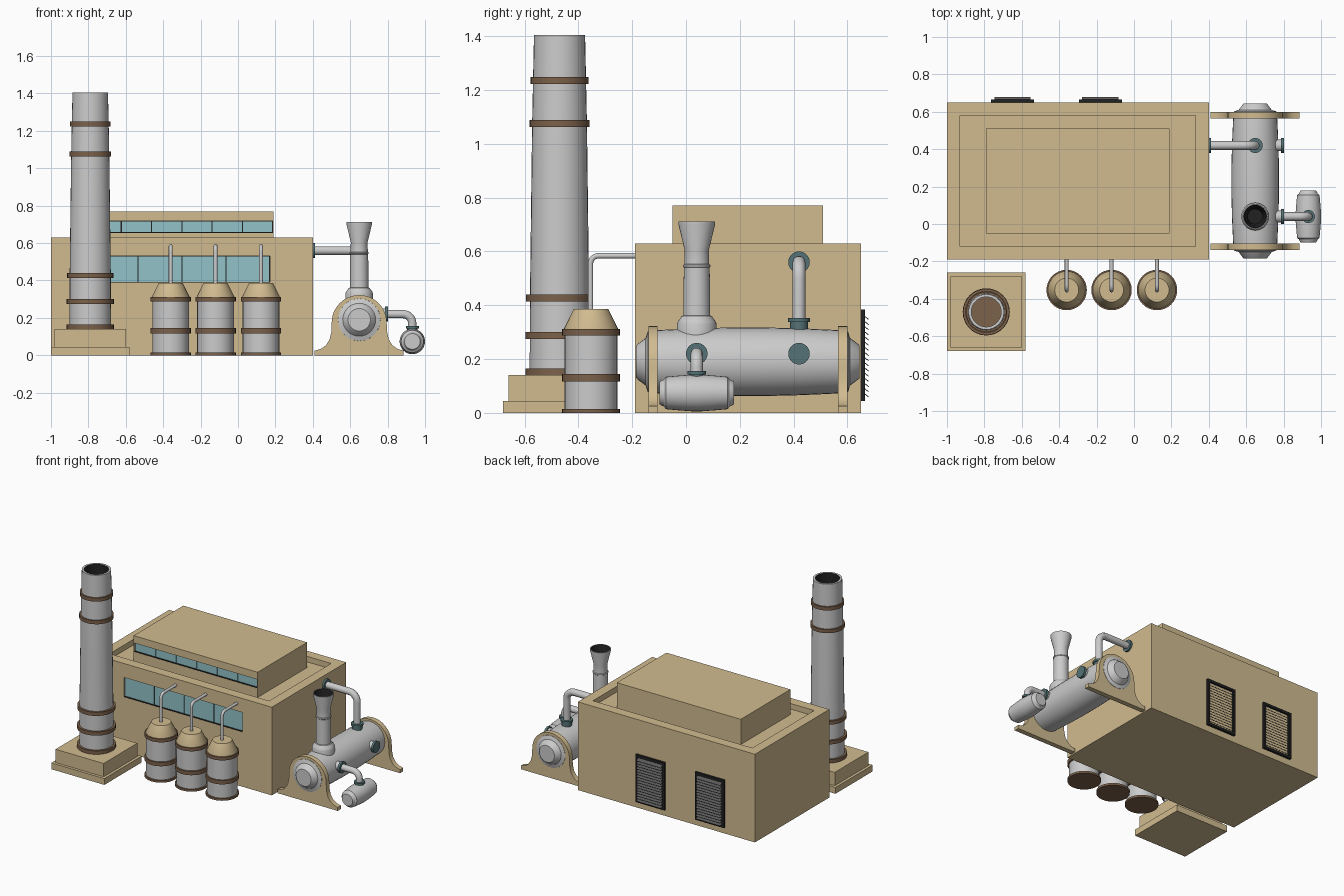
import bpy, bmesh
from math import pi, cos, sin, radians
from mathutils import Matrix, Vector

if "Cube" in bpy.data.objects:
    bpy.data.objects.remove(bpy.data.objects["Cube"])


def mat(name, r, g, b):
    m = bpy.data.materials.new(name)
    m.diffuse_color = (r, g, b, 1)
    m.use_nodes = True
    m.node_tree.nodes["Principled BSDF"].inputs["Base Color"].default_value = m.diffuse_color
    return m


TAN = mat("tan", .64, .50, .28)
BROWN = mat("brown", .20, .12, .07)
GLASS = mat("glass", .29, .55, .58)
TEAL = mat("teal", .09, .17, .18)
DARK = mat("dark", .015, .015, .015)
SLAT = mat("slat", .10, .10, .10)


def finish(name, bm, material=None, smooth=False):
    me = bpy.data.meshes.new(name)
    bm.to_mesh(me)
    bm.free()
    ob = bpy.data.objects.new(name, me)
    bpy.context.collection.objects.link(ob)
    if material:
        me.materials.append(material)
    bpy.ops.object.select_all(action='DESELECT')
    ob.select_set(True)
    bpy.context.view_layer.objects.active = ob
    if smooth:
        bpy.ops.object.shade_smooth_by_angle(angle=radians(30))
    return ob


def box(name, x0, x1, y0, y1, z0, z1, material=None, tilt=0):
    bm = bmesh.new()
    M = (Matrix.Translation(((x0 + x1) / 2, (y0 + y1) / 2, (z0 + z1) / 2))
         @ Matrix.Rotation(tilt, 4, 'X') @ Matrix.Diagonal((x1 - x0, y1 - y0, z1 - z0, 1)))
    bmesh.ops.create_cube(bm, size=1, matrix=M)
    return finish(name, bm, material)


def lathe(name, profile, loc, material=None, axis='Z', flip=False, steps=32):
    """Revolve (radius, height) points around an axis through loc."""
    bm = bmesh.new()
    vs = [bm.verts.new((r, 0, h)) for r, h in profile]
    es = [bm.edges.new(p) for p in zip(vs, vs[1:])]
    bmesh.ops.spin(bm, geom=vs + es, cent=(0, 0, 0), axis=(0, 0, 1), angle=2 * pi, steps=steps)
    bmesh.ops.remove_doubles(bm, verts=bm.verts, dist=1e-5)
    bmesh.ops.recalc_face_normals(bm, faces=bm.faces)
    if flip:
        bmesh.ops.reverse_faces(bm, faces=bm.faces)
    R = {'Z': Matrix(), 'Y': Matrix.Rotation(-pi / 2, 4, 'X'), 'X': Matrix.Rotation(pi / 2, 4, 'Y')}[axis]
    bm.transform(Matrix.Translation(loc) @ R)
    return finish(name, bm, material, True)


def disc(name, r, h0, h1, loc, material, axis='Z'):
    return lathe(name, [(0, h0), (r, h0), (r, h1), (0, h1)], loc, material, axis)


def pipe(name, a, b, c, radius, bend):
    """Pipe from a to c with a rounded elbow at b."""
    a, b, c = Vector(a), Vector(b), Vector(c)
    u, w = (a - b).normalized() * bend, (c - b).normalized() * bend
    pts = [a] + [b + u * (1 - sin(t)) + w * (1 - cos(t)) for t in (i * pi / 16 for i in range(9))] + [c]
    cu = bpy.data.curves.new(name, 'CURVE')
    cu.dimensions = '3D'
    cu.bevel_depth, cu.bevel_resolution, cu.use_fill_caps = radius, 3, True
    sp = cu.splines.new('POLY')
    sp.points.add(len(pts) - 1)
    for p, co in zip(sp.points, pts):
        p.co = (*co, 1)
    ob = bpy.data.objects.new(name, cu)
    bpy.context.collection.objects.link(ob)
    bpy.ops.object.select_all(action='DESELECT')
    ob.select_set(True)
    bpy.context.view_layer.objects.active = ob
    bpy.ops.object.convert(target='MESH')
    bpy.ops.object.shade_smooth_by_angle(angle=radians(40))


def cut(ob, *dims):
    c = box("cutter", *dims)
    c.hide_render = True
    m = ob.modifiers.new("cut", 'BOOLEAN')
    m.object, m.operation, m.solver = c, 'DIFFERENCE', 'EXACT'
    bpy.context.view_layer.objects.active = ob
    bpy.ops.object.modifier_apply(modifier=m.name)
    bpy.data.objects.remove(c)


def window_row(wall, name, x0, x1, y, z0, z1, n):
    cut(wall, x0, x1, y - .05, y + .03, z0, z1)
    box(name + "_backing", x0, x1, y + .018, y + .031, z0, z1, DARK)
    box(name + "_sill", x0, x1, y + .001, y + .02, z0 - .002, z0 + .003, DARK)
    w = (x1 - x0) / n
    for i in range(n):
        box(f"{name}_pane_{i}", x0 + i * w + .003, x0 + (i + 1) * w - .003,
            y + .012, y + .02, z0 + .003, z1 - .002, GLASS)


# main hall with sunken roof, and the raised roof block
hall = box("hall", -1, .4, -.19, .65, 0, .63, TAN)
cut(hall, -.93, .33, -.12, .58, .59, .8)
window_row(hall, "hall_window", -.77, .17, -.19, .39, .53, 4)
roof_block = box("roof_block", -.79, .19, -.05, .51, .585, .77, TAN)
window_row(roof_block, "roof_window", -.786, .186, -.05, .655, .718, 6)

# louvred vents on the back wall
for k, x in enumerate((-.65, -.18)):
    for s in (-1, 1):
        xs = sorted((x + s * .115, x + s * .097))
        box(f"vent_{k}_side", *xs, .645, .665, .045, .385, DARK)
        zc = .215 + s * .161
        box(f"vent_{k}_rail", x - .115, x + .115, .645, .665, zc - .009, zc + .009, DARK)
    for i in range(16):
        z = .07 + i * .0192
        box(f"vent_{k}_slat_{i}", x - .097, x + .097, .648, .682, z - .0015, z + .0015, SLAT, radians(-38))

# chimney on its stepped plinth
CX, CY = -.79, -.47
box("chimney_plinth_low", CX - .21, CX + .21, CY - .21, CY + .21, 0, .045, TAN)
box("chimney_plinth_high", CX - .19, CX + .19, CY - .19, CY + .19, .045, .14, TAN)
lathe("chimney", [(0, .135), (.111, .135), (.110, .43), (.102, 1.07), (.095, 1.405), (.08, 1.405)], (CX, CY, 0))
lathe("chimney_lining", [(.08, 1.405), (.08, 1.1), (0, 1.1)], (CX, CY, 0), DARK, flip=True)
for i, (z, r) in enumerate(((.152, .126), (.287, .126), (.427, .124), (1.076, .112), (1.236, .108))):
    disc(f"chimney_band_{i}", r, z - .013, z + .013, (CX, CY, 0), BROWN)

# three silos with feed pipes into the hall
for i, x in enumerate((-.36, -.12, .123)):
    c = (x, -.353, 0)
    disc(f"silo_{i}", .098, .005, .305, c, None)
    lathe(f"silo_{i}_top", [(0, .3), (.1, .3), (.1, .315), (.064, .387), (0, .387)], c, TAN)
    for z0, z1 in ((0, .015), (.117, .145), (.288, .312)):
        disc(f"silo_{i}_band", .108, z0, z1, c, BROWN)
    pipe(f"silo_{i}_pipe", (x, -.355, .38), (x, -.355, .584), (x, -.18, .584), .0105, .03)

# boiler: barrel lying along y, mirrored profile
BX, BY, BZ = .648, .23, .19
half = [(0, -.415), (.06, -.415), (.066, -.41), (.088, -.38), (.113, -.372), (.118, -.33), (.124, -.2), (.127, -.08)]
lathe("boiler", half + [(r, -h) for r, h in reversed(half)], (BX, BY, BZ), None, 'Y')

# saddles: flared feet with a round arch
side = [(.238, 0), (.238, .025), (.205, .034), (.178, .053), (.158, .085), (.149, .125)]
arch = [(.147 * cos(t), .175 + .147 * sin(t)) for t in (i * pi / 24 for i in range(25))]
outline = side + arch + [(-x, z) for x, z in reversed(side)]
for y in (-.14, .565):
    bm = bmesh.new()
    f = bm.faces.new([bm.verts.new((BX + x, y, z)) for x, z in outline])
    ext = bmesh.ops.extrude_face_region(bm, geom=[f])
    bmesh.ops.translate(bm, vec=(0, .035, 0), verts=[v for v in ext['geom'] if isinstance(v, bmesh.types.BMVert)])
    bmesh.ops.recalc_face_normals(bm, faces=bm.faces)
    finish("boiler_saddle", bm, TAN, True)

# boiler funnel
FUN = (BX, .04, 0)
lathe("funnel", [(0, .28), (.074, .28), (.074, .33), (.07, .34), (.056, .36), (.05, .362), (.048, .54),
                 (.051, .543), (.051, .55), (.046, .553), (.045, .605), (.068, .7), (.068, .712), (.062, .712)], FUN)
lathe("funnel_lining", [(.062, .712), (.039, .61), (.039, .5), (0, .5)], FUN, DARK, flip=True)

# steam pipe from hall to boiler
pipe("steam_pipe", (.395, .42, .56), (BX, .42, .56), (BX, .42, .29), .024, .06)
disc("steam_wall_flange", .04, .395, .413, (0, .42, .56), TEAL, 'X')
disc("steam_boiler_neck", .033, .29, .338, (BX, .42, 0), TEAL)
disc("steam_boiler_flange", .04, .338, .353, (BX, .42, 0), TEAL)

# side ports on the boiler
for y in (.04, .42):
    disc("port_neck", .031, .74, .788, (0, y, .22), None, 'X')
    disc("port_flange", .04, .786, .802, (0, y, .22), TEAL, 'X')

# small tank with its feed pipe
TX = .932
pipe("tank_pipe", (.78, .04, .22), (TX, .04, .22), (TX, .04, .1), .023, .05)
disc("tank_pipe_neck", .028, .12, .145, (TX, .04, 0), TEAL)
disc("tank_pipe_flange", .035, .142, .156, (TX, .04, 0), TEAL)
half = [(0, -.138), (.042, -.138), (.047, -.13), (.05, -.122), (.06, -.115), (.065, -.06), (.068, -.02)]
lathe("small_tank", half + [(r, -h) for r, h in reversed(half)], (TX, .04, .074), None, 'Y')
